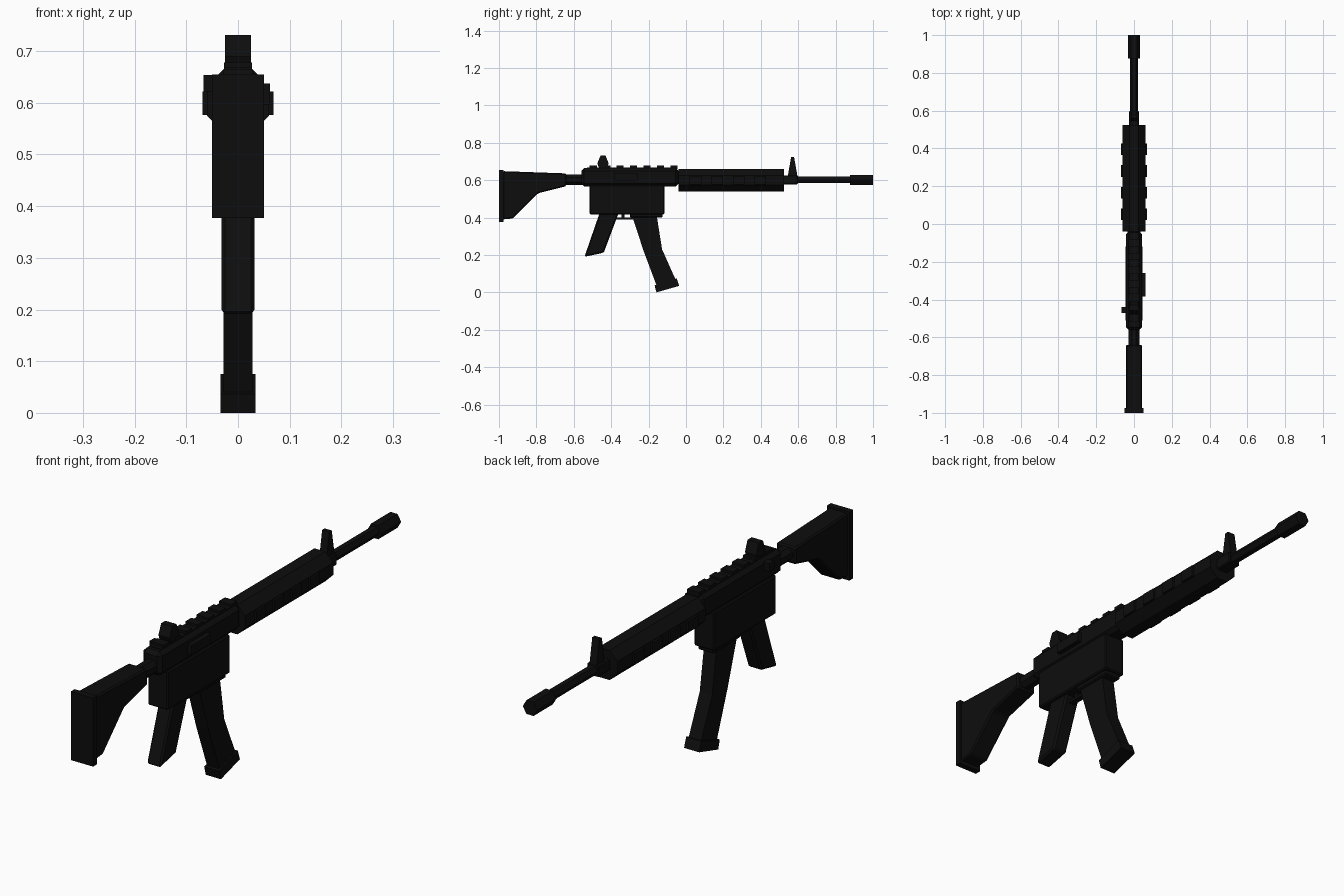
import bpy, bmesh, math
from mathutils import Matrix

if "Cube" in bpy.data.objects:
    bpy.data.objects.remove(bpy.data.objects["Cube"])

black = bpy.data.materials.new("matte black")
black.diffuse_color = (0.004, 0.004, 0.004, 1)
black.use_nodes = True
black.node_tree.nodes["Principled BSDF"].inputs["Base Color"].default_value = black.diffuse_color


def finish(name, bm, bevel=0):
    bmesh.ops.recalc_face_normals(bm, faces=bm.faces)
    if bevel:
        bmesh.ops.bevel(bm, geom=list(bm.edges), offset=bevel, segments=1, affect='EDGES')
    mesh = bpy.data.meshes.new(name)
    bm.to_mesh(mesh)
    bm.free()
    mesh.materials.append(black)
    ob = bpy.data.objects.new(name, mesh)
    bpy.context.collection.objects.link(ob)
    return ob


def box(name, x, y, z, bevel=0):
    """Box from (min, max) pairs."""
    bm = bmesh.new()
    bmesh.ops.create_cube(bm, size=1)
    for v in bm.verts:
        for i, (lo, hi) in enumerate((x, y, z)):
            v.co[i] = lo if v.co[i] < 0 else hi
    return finish(name, bm, bevel)


def plate(name, points, half, bevel=0):
    """Side outline (y, z) extruded symmetrically across x."""
    bm = bmesh.new()
    face = bm.faces.new([bm.verts.new((-half, y, z)) for y, z in points])
    new = bmesh.ops.extrude_face_region(bm, geom=[face])["geom"]
    bmesh.ops.translate(bm, vec=(2 * half, 0, 0),
                        verts=[g for g in new if isinstance(g, bmesh.types.BMVert)])
    return finish(name, bm, bevel)


def prism(name, sides, radius, y0, y1, z, turn=0):
    """Low-sided tube along y."""
    bm = bmesh.new()
    bmesh.ops.create_cone(bm, cap_ends=True, segments=sides, radius1=radius,
                          radius2=radius, depth=y1 - y0)
    bmesh.ops.rotate(bm, verts=bm.verts, matrix=Matrix.Rotation(turn, 3, 'Z'))
    bmesh.ops.rotate(bm, verts=bm.verts, matrix=Matrix.Rotation(math.pi / 2, 3, 'X'))
    bmesh.ops.translate(bm, verts=bm.verts, vec=(0, (y0 + y1) / 2, z))
    return finish(name, bm)


HEX = math.pi / 6  # puts hexagon corners on the x axis

# Stock and buffer tube
box("butt_pad", (-0.05, 0.05), (-1, -0.975), (0.377, 0.655))
plate("stock", [(-0.98, 0.648), (-0.64, 0.636), (-0.64, 0.568), (-0.79, 0.53),
                (-0.925, 0.395), (-0.98, 0.39)], 0.043, 0.006)
prism("buffer_tube", 8, 0.031, -0.66, -0.54, 0.602, math.pi / 8)

# Receiver
box("upper_receiver", (-0.043, 0.043), (-0.56, -0.04), (0.567, 0.665), 0.015)
box("lower_receiver", (-0.045, 0.045), (-0.515, -0.115), (0.417, 0.575), 0.005)
box("magazine_well", (-0.036, 0.036), (-0.3, -0.125), (0.4, 0.43), 0.005)
box("ejection_cover", (0.03, 0.062), (-0.385, -0.26), (0.597, 0.637))
box("charging_knob", (-0.067, -0.03), (-0.47, -0.44), (0.622, 0.654))

# Top rail
box("rail_base", (-0.027, 0.027), (-0.53, -0.05), (0.655, 0.668))
for i in range(7):
    y = -0.515 + i * 0.072
    box("rail_tooth", (-0.027, 0.027), (y, y + 0.038), (0.66, 0.678))

# Handguard with side grip panels
prism("handguard", 8, 0.06 / math.cos(math.pi / 8), -0.04, 0.525, 0.6, math.pi / 8)
for i in range(4):
    y = 0.02 + i * 0.115
    for s in (-1, 1):
        box("grip_panel", tuple(sorted((s * 0.055, s * 0.069))), (y, y + 0.062), (0.576, 0.622))

# Barrel and muzzle
prism("barrel", 6, 0.021, 0.5, 0.89, 0.602)
prism("muzzle", 6, 0.032, 0.876, 1.0, 0.601)
for ob in ("barrel", "muzzle"):
    mesh = bpy.data.objects[ob].data
    # Lay each hexagon with flats at the top and bottom
    zs = [v.co.z for v in mesh.vertices]
    xs = [v.co.x for v in mesh.vertices]
    if max(zs) - min(zs) > max(xs) - min(xs):
        mid = (max(zs) + min(zs)) / 2
        mesh.transform(Matrix.Translation((0, 0, mid)) @ Matrix.Rotation(HEX, 4, 'Y')
                       @ Matrix.Translation((0, 0, -mid)))

# Sights
box("front_sight_base", (-0.026, 0.026), (0.52, 0.598), (0.578, 0.625), 0.004)
plate("front_sight_post", [(0.543, 0.615), (0.597, 0.615), (0.578, 0.723), (0.562, 0.723)], 0.016)
plate("rear_sight", [(-0.465, 0.665), (-0.474, 0.69), (-0.457, 0.731), (-0.43, 0.731),
                     (-0.414, 0.69), (-0.42, 0.665)], 0.025)

# Pistol grip
plate("pistol_grip", [(-0.46, 0.43), (-0.358, 0.43), (-0.44, 0.212), (-0.543, 0.19)], 0.032, 0.007)

# Trigger and guard
box("trigger_guard", (-0.012, 0.012), (-0.385, -0.28), (0.389, 0.399))
box("trigger", (-0.008, 0.008), (-0.345, -0.33), (0.395, 0.425))

# Curved magazine with base
plate("magazine", [(-0.294, 0.43), (-0.165, 0.43), (-0.155, 0.4), (-0.128, 0.23),
                   (-0.052, 0.06), (-0.155, 0.03), (-0.228, 0.225), (-0.285, 0.4)], 0.028)
plate("magazine_base", [(-0.168, 0.037), (-0.158, 0.0), (-0.036, 0.035), (-0.05, 0.075)], 0.034)
